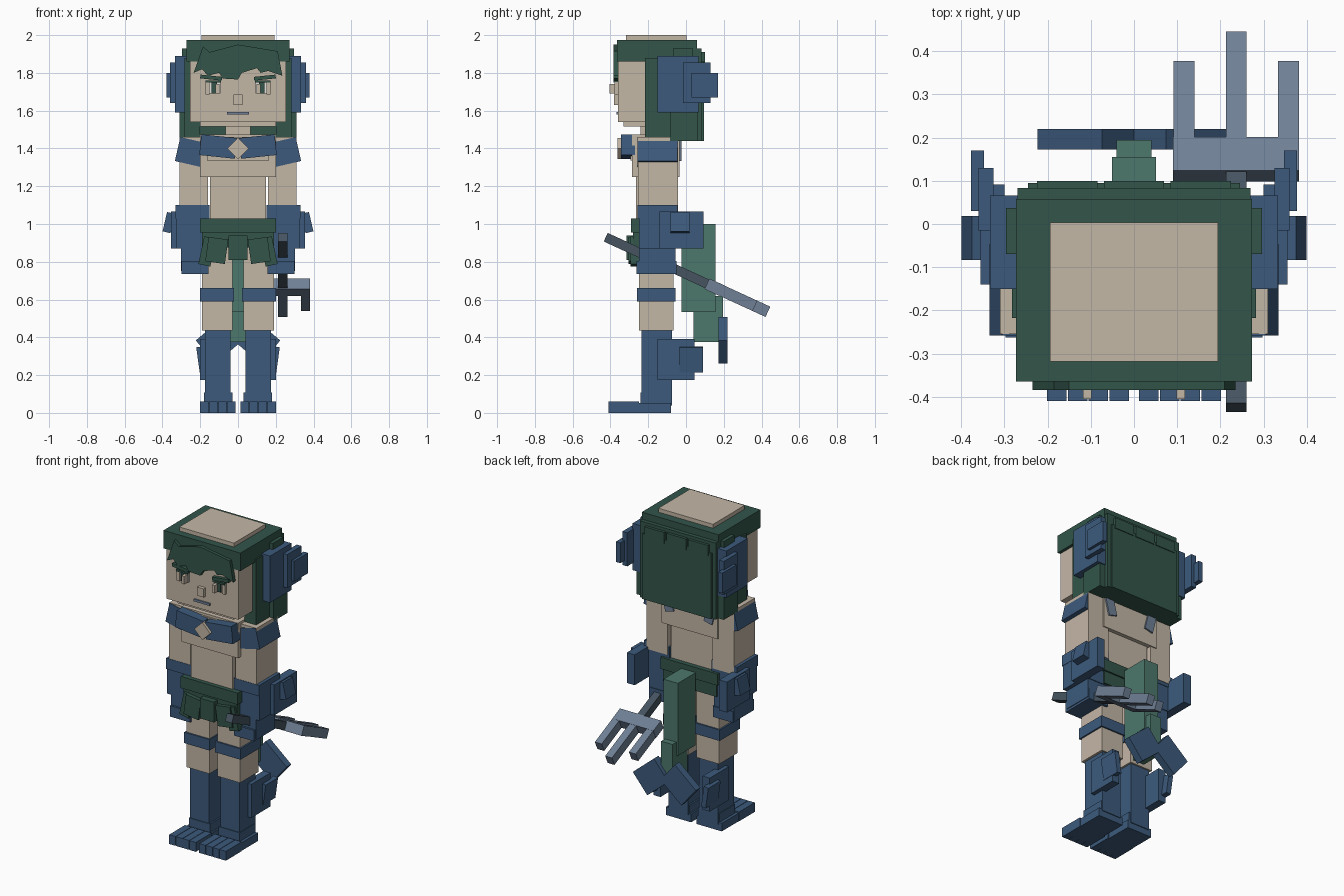
import bpy, bmesh
from math import radians
from mathutils import Matrix

if "Cube" in bpy.data.objects:
    bpy.data.objects.remove(bpy.data.objects["Cube"], do_unlink=True)


def colour(name, code):
    rgb = [int(code[i:i + 2], 16) / 255 for i in (0, 2, 4)]
    rgba = [((c + 0.055) / 1.055) ** 2.4 for c in rgb] + [1.0]
    m = bpy.data.materials.new(name)
    m.use_nodes = True
    m.diffuse_color = rgba
    m.node_tree.nodes["Principled BSDF"].inputs["Base Color"].default_value = rgba
    return m


SKIN = colour("skin", "c4b7a6")
HAIR = colour("dark green", "32554a")
BLUE = colour("scale blue", "3c5a7c")
TEAL = colour("sea green", "4d786c")
STEEL = colour("steel", "6f8096")
SHAFT = colour("dark slate", "465461")
WHITE = colour("eye white", "e2e2de")


def finish(name, bm, mat):
    bmesh.ops.recalc_face_normals(bm, faces=bm.faces)
    me = bpy.data.meshes.new(name)
    bm.to_mesh(me)
    bm.free()
    me.materials.append(mat)
    ob = bpy.data.objects.new(name, me)
    bpy.context.collection.objects.link(ob)
    return ob


def box(name, mat, x, y, z, tilt=0, axis="Y"):
    """Box between (min, max) pairs, tilted in degrees about its centre."""
    bm = bmesh.new()
    bmesh.ops.create_cube(bm, size=1)
    bm.transform(Matrix.Diagonal((x[1] - x[0], y[1] - y[0], z[1] - z[0], 1)))
    ob = finish(name, bm, mat)
    ob.location = [sum(p) / 2 for p in (x, y, z)]
    ob.rotation_euler["XYZ".index(axis)] = radians(tilt)
    return ob


def wide(name, mat, w, y, z):
    """Box centred on x."""
    return box(name, mat, (-w, w), y, z)


def pair(name, mat, x, y, z, tilt=0):
    """Box on the left and its mirror image on the right."""
    box("left_" + name, mat, x, y, z, tilt)
    box("right_" + name, mat, (-x[1], -x[0]), y, z, -tilt)


def plate(name, mat, points, y0, y1):
    """Outline in x and z, extruded along y."""
    bm = bmesh.new()
    face = bm.faces.new([bm.verts.new((x, y0, z)) for x, z in points])
    ext = bmesh.ops.extrude_face_region(bm, geom=[face])
    for v in ext["geom"]:
        if isinstance(v, bmesh.types.BMVert):
            v.co.y = y1
    return finish(name, bm, mat)


# Head and neck
wide("head", SKIN, 0.254, (-0.36, 0.02), (1.54, 1.9))
wide("chin", SKIN, 0.2, (-0.33, -0.05), (1.515, 1.545))
wide("neck", SKIN, 0.065, (-0.24, -0.1), (1.45, 1.53))
wide("crown_patch", SKIN, 0.194, (-0.318, 0.003), (1.9, 2.0))

# Hair: cap, back slabs, side locks and jagged fringe
wide("hair_cap", HAIR, 0.273, (-0.365, 0.058), (1.86, 1.975))
wide("hair_back", HAIR, 0.27, (-0.085, 0.083), (1.44, 1.93))
wide("hair_back_panel", HAIR, 0.245, (0.05, 0.095), (1.44, 1.86))
for i, x in enumerate((-0.155, 0.0, 0.155)):
    box(f"hair_back_tab_{i}", HAIR, (x - 0.07, x + 0.07), (0.05, 0.1), (1.84, 1.91))
pair("hair_side", HAIR, (0.2, 0.282), (-0.218, 0.055), (1.46, 1.88))
pair("hair_side_lock", HAIR, (0.26, 0.296), (-0.07, 0.037), (1.44, 1.93))
pair("hair_lower_lock", HAIR, (0.2, 0.31), (-0.085, 0.06), (1.44, 1.64))
plate("fringe", HAIR, [(-0.235, 1.80), (-0.185, 1.94), (-0.15, 1.91), (0.0, 1.95),
                       (0.21, 1.915), (0.235, 1.785), (0.16, 1.81), (0.12, 1.80),
                       (0.1, 1.825), (0.02, 1.80), (0.0, 1.765), (-0.08, 1.77),
                       (-0.1, 1.80), (-0.16, 1.785), (-0.19, 1.82)], -0.384, -0.355)

# Face
pair("eye_white", WHITE, (0.092, 0.165), (-0.368, -0.355), (1.69, 1.752))
pair("iris", HAIR, (0.11, 0.14), (-0.376, -0.36), (1.69, 1.752))
pair("eye_glint", SKIN, (0.098, 0.118), (-0.405, -0.36), (1.69, 1.74))
pair("outer_eyelid", SKIN, (0.152, 0.172), (-0.378, -0.355), (1.685, 1.752))
pair("upper_eyelid", HAIR, (0.09, 0.172), (-0.385, -0.355), (1.748, 1.76))
pair("eyebrow", HAIR, (0.085, 0.2), (-0.384, -0.355), (1.765, 1.785), -6)
wide("nose", SKIN, 0.023, (-0.382, -0.35), (1.63, 1.685))
wide("mouth", STEEL, 0.057, (-0.368, -0.35), (1.579, 1.594))

# Ear fins in three steps
pair("ear_fin_base", BLUE, (0.27, 0.333), (-0.15, 0.066), (1.59, 1.89))
pair("ear_fin_middle", BLUE, (0.326, 0.36), (-0.015, 0.13), (1.64, 1.855))
pair("ear_fin_tip", BLUE, (0.347, 0.378), (0.03, 0.17), (1.67, 1.8))

# Torso
wide("chest", SKIN, 0.2, (-0.285, -0.035), (1.25, 1.475))
wide("chest_front", SKIN, 0.165, (-0.295, -0.25), (1.335, 1.46))
wide("waist", SKIN, 0.148, (-0.265, -0.06), (0.95, 1.3))
pair("back_gill", STEEL, (0.12, 0.18), (-0.06, -0.025), (1.34, 1.46), 14)

# Neckerchief
pair("bow_wing", BLUE, (0.01, 0.2), (-0.345, -0.27), (1.355, 1.465), -6)
box("bow_knot", SKIN, (-0.04, 0.04), (-0.363, -0.33), (1.36, 1.44), 45)

# Arms
pair("arm", SKIN, (0.16, 0.31), (-0.255, -0.042), (1.05, 1.46))
pair("shoulder_pad", BLUE, (0.147, 0.322), (-0.258, -0.046), (1.312, 1.442), -13)
pair("cuff", BLUE, (0.15, 0.33), (-0.257, -0.046), (1.03, 1.1))
pair("forearm", BLUE, (0.16, 0.328), (-0.25, -0.05), (0.87, 1.04))
pair("wrist", BLUE, (0.16, 0.302), (-0.25, -0.055), (0.75, 0.88))
pair("hand", BLUE, (0.155, 0.298), (-0.263, -0.05), (0.735, 0.805))
pair("arm_fin_base", BLUE, (0.3, 0.355), (-0.14, 0.092), (0.87, 1.065))
pair("arm_fin_tip", BLUE, (0.345, 0.388), (-0.083, 0.018), (0.955, 1.06), -13)

# Skirt with front flaps
wide("belt", HAIR, 0.202, (-0.292, -0.03), (0.955, 1.03))
wide("skirt", HAIR, 0.19, (-0.28, -0.04), (0.875, 0.97))
wide("skirt_front_panel", HAIR, 0.05, (-0.315, -0.27), (0.81, 0.94))
pair("skirt_front_flap", HAIR, (0.06, 0.165), (-0.305, -0.27), (0.795, 0.925), -8)
pair("skirt_side_flap", HAIR, (0.13, 0.195), (-0.295, -0.25), (0.78, 0.93), -12)

# Legs, boots and feet
pair("thigh", SKIN, (0.028, 0.19), (-0.25, -0.065), (0.435, 0.9))
pair("thigh_band", BLUE, (0.02, 0.2), (-0.26, -0.055), (0.59, 0.66))
pair("boot", BLUE, (0.04, 0.175), (-0.235, -0.075), (0.04, 0.437))
pair("ankle", BLUE, (0.03, 0.18), (-0.24, -0.08), (0.03, 0.108))
pair("foot", BLUE, (0.02, 0.198), (-0.37, -0.08), (0.0, 0.052))
for i in range(4):
    x = 0.012 + i * 0.048
    pair(f"toe_{i}", BLUE, (x, x + 0.045), (-0.41, -0.25), (0.0, 0.06))
pair("boot_fin_base", BLUE, (0.15, 0.2), (-0.15, 0.045), (0.175, 0.39))
pair("boot_fin_tip", BLUE, (0.18, 0.212), (-0.035, 0.09), (0.215, 0.35), 8)

# Tail with a two-part fluke
wide("tail_upper", TEAL, 0.051, (-0.025, 0.155), (0.535, 1.0))
wide("tail_lower", TEAL, 0.04, (0.04, 0.195), (0.375, 0.62))
pair("tail_fluke", BLUE, (0.0, 0.195), (0.173, 0.22), (0.305, 0.465), 40)

# Trident, built along y and tipped forward in the left hand
TILT = Matrix.Translation((0.237, -0.425, 0.93)) @ Matrix.Rotation(radians(-24.7), 4, "X")


def trident_part(name, mat, x, y, thick=0.05):
    ob = box(name, mat, x, y, (-thick / 2, thick / 2))
    ob.matrix_world = TILT @ Matrix.Translation(ob.location)


trident_part("trident_shaft", SHAFT, (-0.024, 0.024), (0, 0.61))
trident_part("trident_crossbar", STEEL, (-0.147, 0.145), (0.59, 0.675), 0.062)
for name, x, end in (("right", -0.121, 0.87), ("middle", 0, 0.945), ("left", 0.121, 0.87)):
    trident_part(f"trident_{name}_prong", STEEL, (x - 0.024, x + 0.024), (0.65, end), 0.06)
